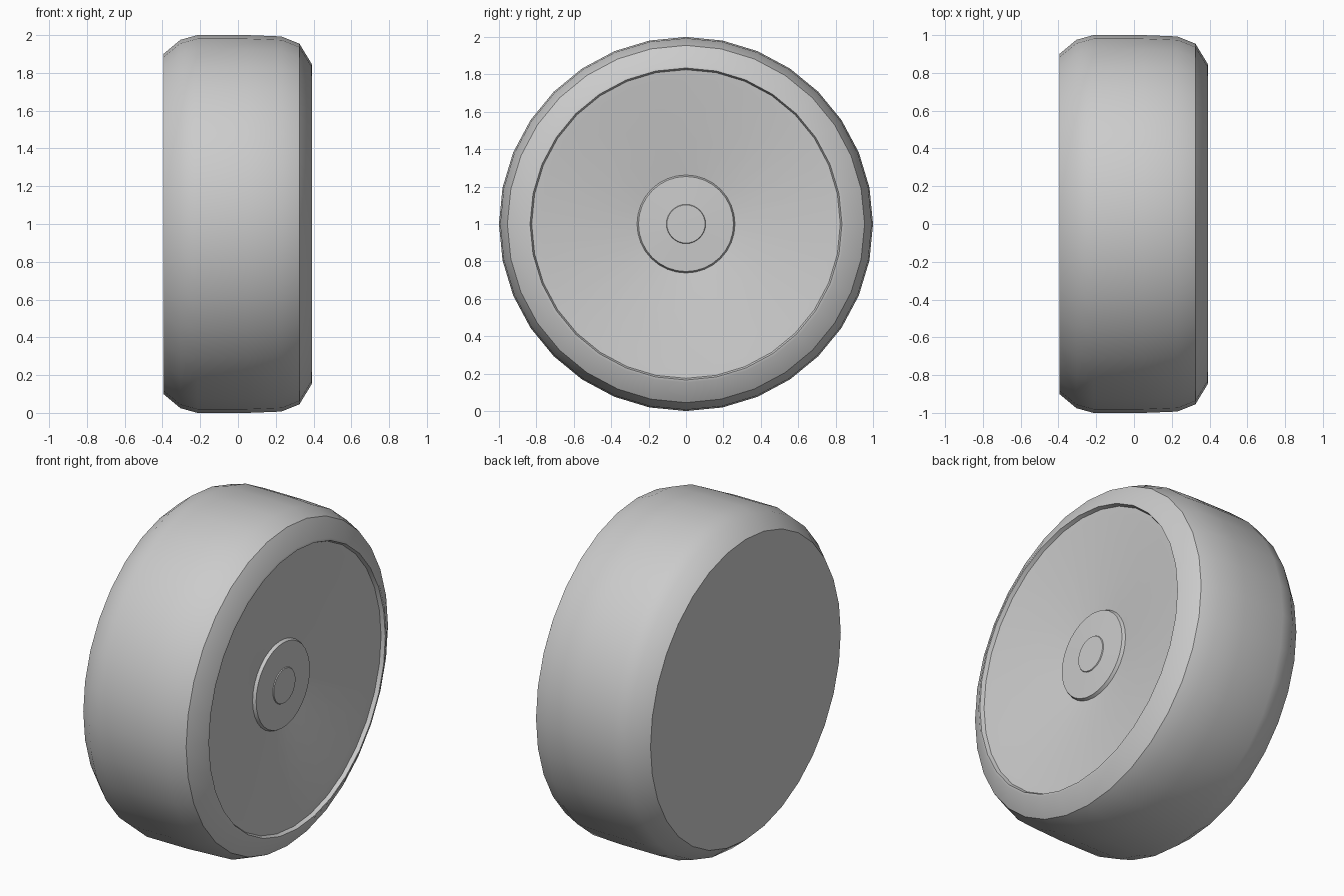
import bpy, bmesh, math
from mathutils import Vector, Matrix

cube = bpy.data.objects.get("Cube")
if cube:
    bpy.data.objects.remove(cube, do_unlink=True)

SIDES = 32
AXLE = Vector((0, 0, 1))

grey = bpy.data.materials.new("plain grey")
grey.use_nodes = True
tone = (0.6, 0.6, 0.6, 1)
grey.diffuse_color = tone
grey.node_tree.nodes["Principled BSDF"].inputs["Base Color"].default_value = tone


def lathe(name, profile):
    """Spin (x, radius) points, listed from left face to right face, round the axle."""
    bm = bmesh.new()
    verts = [bm.verts.new(AXLE + Vector((x, 0, r))) for x, r in profile]
    edges = [bm.edges.new(pair) for pair in zip(verts, verts[1:])]
    bmesh.ops.spin(bm, geom=verts + edges, cent=AXLE, axis=(1, 0, 0),
                   angle=math.tau, steps=SIDES, use_merge=False)
    bmesh.ops.remove_doubles(bm, verts=bm.verts, dist=0.0005)
    bmesh.ops.recalc_face_normals(bm, faces=bm.faces)
    # make sure the faces look outwards, towards the open side for the inset parts
    total = sum(f.normal.x * f.calc_area() for f in bm.faces)
    outward = sum(f.normal.dot(f.calc_center_median() - AXLE) for f in bm.faces)
    if (total if abs(total) > 0.01 and name != "tyre" else outward) < 0:
        bmesh.ops.reverse_faces(bm, faces=bm.faces)
    mesh = bpy.data.meshes.new(name)
    bm.to_mesh(mesh)
    bm.free()
    mesh.materials.append(grey)
    obj = bpy.data.objects.new(name, mesh)
    bpy.context.collection.objects.link(obj)
    bpy.ops.object.select_all(action='DESELECT')
    obj.select_set(True)
    bpy.context.view_layer.objects.active = obj
    bpy.ops.object.shade_smooth_by_angle(angle=math.radians(30))
    return obj


# tyre with closed back and chamfered front shoulder
lathe("tyre", [(-0.395, 0), (-0.395, 0.9), (-0.305, 0.975), (-0.215, 1),
               (0.05, 1), (0.23, 0.993), (0.325, 0.955), (0.39, 0.848),
               (0.392, 0.834)])

# recessed conical wheel disc
lathe("wheel_disc", [(0.392, 0.834), (0.37, 0.825), (0.365, 0.78), (0.28, 0.262)])

# low raised hub
lathe("hub", [(0.28, 0.262), (0.298, 0.254), (0.304, 0.105)])

# centre cap
lathe("centre_cap", [(0.304, 0.105), (0.309, 0.102), (0.31, 0)])
